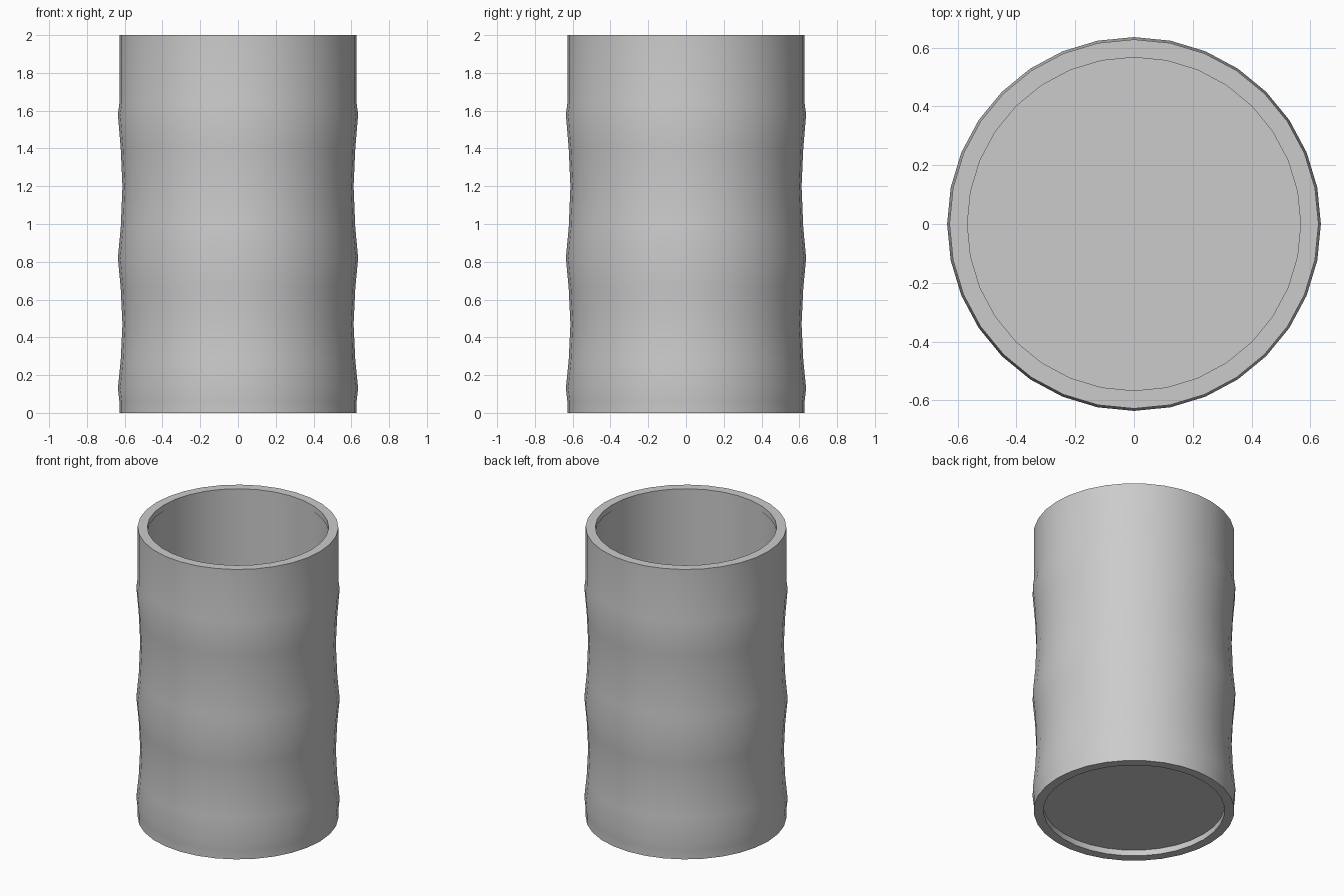
import bpy, bmesh, math
from mathutils import Vector

cube = bpy.data.objects.get("Cube")
if cube:
    bpy.data.objects.remove(cube)

SIDES = 32
INNER = 0.567

grey = bpy.data.materials.new("plain_grey")
grey.use_nodes = True
colour = (0.6, 0.6, 0.6, 1)
grey.diffuse_color = colour
grey.node_tree.nodes["Principled BSDF"].inputs["Base Color"].default_value = colour


def lathe(name, profile):
    """Revolve (radius, height) points around z."""
    bm = bmesh.new()
    verts = [bm.verts.new((r, 0, z)) for r, z in profile]
    edges = [bm.edges.new(pair) for pair in zip(verts, verts[1:])]
    bmesh.ops.spin(bm, geom=verts + edges, cent=(0, 0, 0), axis=(0, 0, 1),
                   angle=math.tau, steps=SIDES, use_duplicate=False)
    bmesh.ops.remove_doubles(bm, verts=bm.verts, dist=0.0005)
    bmesh.ops.recalc_face_normals(bm, faces=bm.faces)
    mesh = bpy.data.meshes.new(name)
    bm.to_mesh(mesh)
    bm.free()
    mesh.materials.append(grey)
    obj = bpy.data.objects.new(name, mesh)
    bpy.context.collection.objects.link(obj)
    bpy.ops.object.select_all(action='DESELECT')
    obj.select_set(True)
    bpy.context.view_layer.objects.active = obj
    bpy.ops.object.shade_smooth_by_angle(angle=math.radians(30))
    return obj


# Outer wall: gentle swellings with slim waists between them
outer = [(0.628, 0), (0.628, 0.06), (0.636, 0.13), (0.621, 0.28), (0.612, 0.47),
         (0.621, 0.66), (0.636, 0.82), (0.621, 0.98), (0.612, 1.2),
         (0.621, 1.4), (0.636, 1.58), (0.628, 1.64), (0.628, 2)]

# Open cavity with a slight lip under the rim, then the floor
cavity = [(INNER, 2), (INNER, 1.96), (INNER + 0.005, 1.96),
          (INNER + 0.005, 0.06), (0, 0.06)]

# Shallow recess under the base
recess = [(0, 0.04), (INNER, 0.04), (INNER, 0), outer[0]]

lathe("cup_body", outer + cavity + recess)
